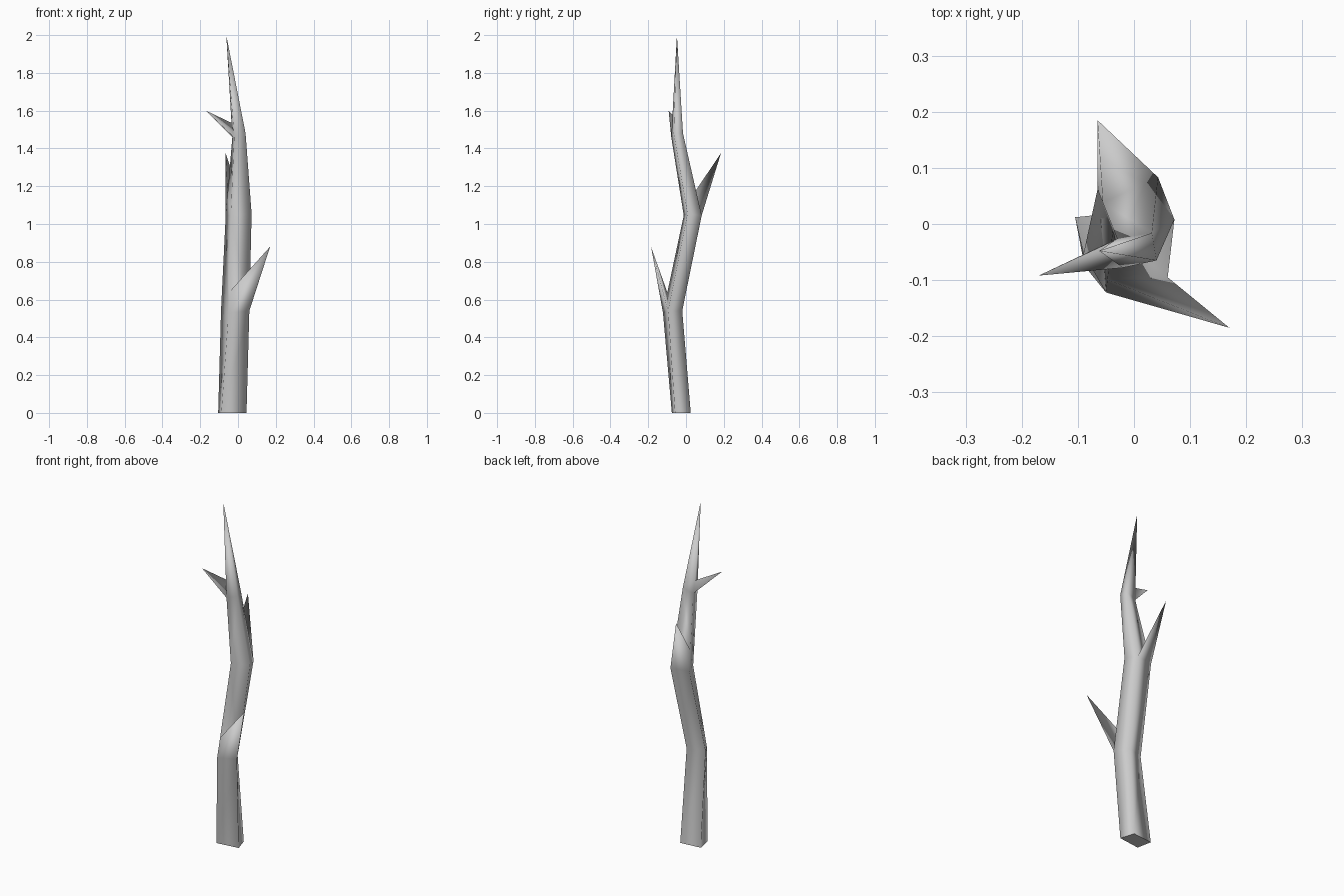
import bpy, bmesh
from mathutils import Vector

if "Cube" in bpy.data.objects:
    bpy.data.objects.remove(bpy.data.objects["Cube"])

# Trunk cross-sections, corners ordered back-right, back-left, front-left, front-right
RINGS = [
    [(.02, .025, 0), (-.105, .012, 0), (-.088, -.075, 0), (.045, -.058, 0)],
    [(.010, -.02, .54), (-.09, -.053, .54), (-.05, -.122, .53), (.06, -.095, .54)],
    [(.043, .083, 1.045), (-.065, .062, 1.045), (-.038, -.012, 1.045), (.072, .008, 1.055)],
    [(.032, -.016, 1.48), (-.03, -.026, 1.46), (-.02, -.078, 1.46), (.04, -.065, 1.48)],
]
TOP = (-.062, -.048, 2)

bm = bmesh.new()

# Trunk: four-sided tube with bends, ending in a point
rings = [[bm.verts.new(p) for p in ring] for ring in RINGS]
top = bm.verts.new(TOP)
bottom = bm.faces.new(rings[0][::-1])
for lo, hi in zip(rings, rings[1:]):
    for i in range(4):
        j = (i + 1) % 4
        bm.faces.new((lo[i], lo[j], hi[j], hi[i]))
for i in range(4):
    bm.faces.new((rings[3][i], rings[3][(i + 1) % 4], top))


def grow_twig(corner, other, above, t, tip):
    """Cut a triangle from one trunk side just above a bend and pull it out to a spike."""
    edge = bm.edges.get((corner, above))
    _, fork = bmesh.utils.edge_split(edge, corner, t)
    face = next(f for f in fork.link_faces if other in f.verts and corner in f.verts)
    bmesh.utils.face_split(face, other, fork)
    tri = next(f for f in fork.link_faces if set(f.verts) == {corner, other, fork})
    poked = bmesh.ops.poke(bm, faces=[tri])
    poked["verts"][0].co = Vector(tip)


# Three twigs, one at each bend
grow_twig(rings[1][2], rings[1][3], rings[2][2], .21, (.17, -.185, .88))
grow_twig(rings[2][1], rings[2][0], rings[3][1], .27, (-.065, .185, 1.375))
grow_twig(rings[3][1], rings[3][2], top, .14, (-.17, -.092, 1.6))

bmesh.ops.recalc_face_normals(bm, faces=bm.faces[:])

# Smooth bark, flat cut end
for f in bm.faces:
    f.smooth = True
bottom.smooth = False
for e in bottom.edges:
    e.smooth = False

mesh = bpy.data.meshes.new("branch")
bm.to_mesh(mesh)
bm.free()
bpy.context.collection.objects.link(bpy.data.objects.new("branch", mesh))
